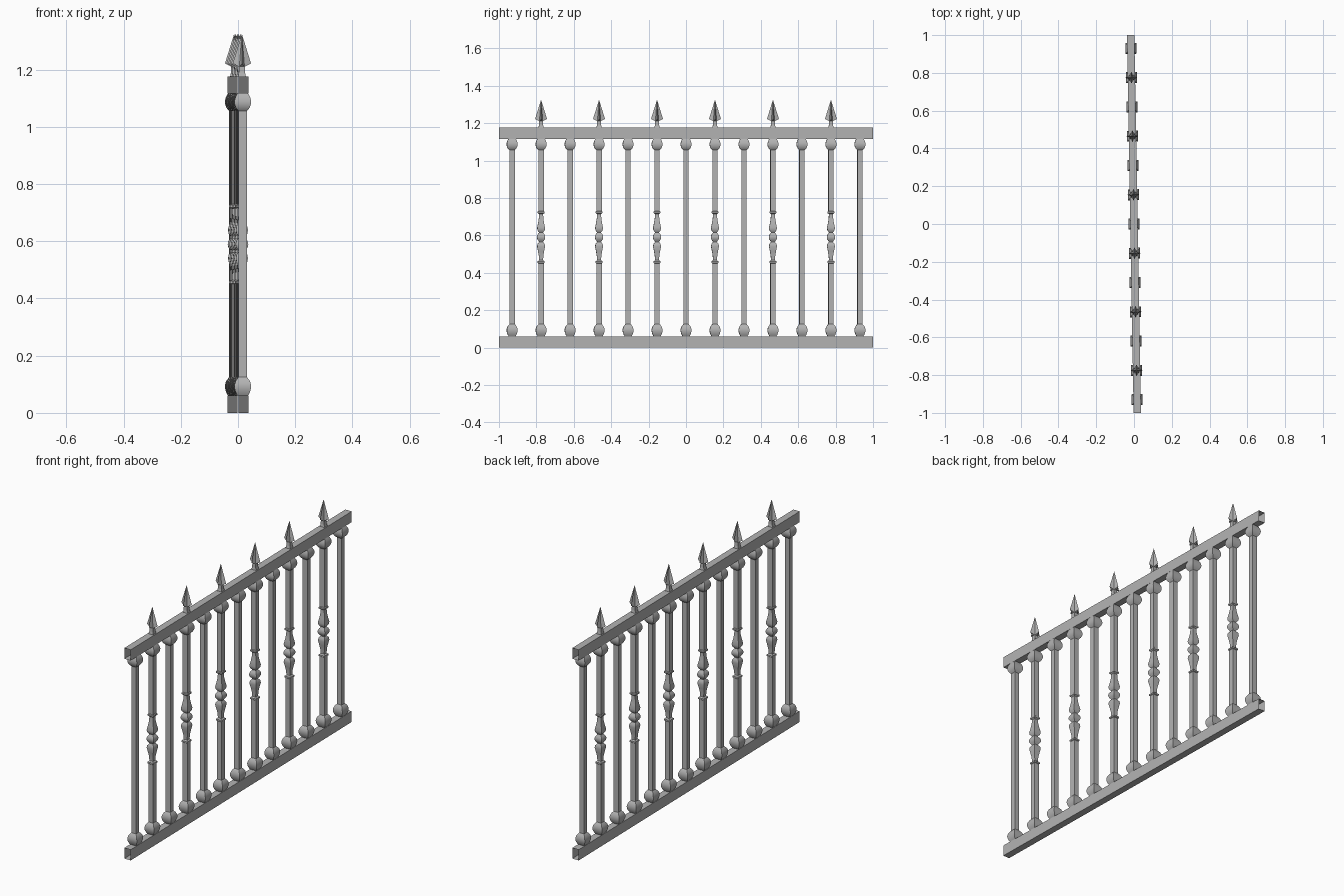
import bpy, bmesh, math
from mathutils import Matrix

cube = bpy.data.objects.get("Cube")
if cube:
    bpy.data.objects.remove(cube)

iron = bpy.data.materials.new("grey_iron")
iron.use_nodes = True
GREY = (0.45, 0.45, 0.45, 1)
iron.diffuse_color = GREY
iron.node_tree.nodes["Principled BSDF"].inputs["Base Color"].default_value = GREY

TURN = Matrix.Rotation(math.radians(1), 4, 'Z')   # the whole fence stands slightly askew
SPACING = 0.155


def place(name, mesh, y):
    obj = bpy.data.objects.new(name, mesh)
    bpy.context.collection.objects.link(obj)
    obj.matrix_world = TURN @ Matrix.Translation((0, y, 0))
    return obj


def make_mesh(name, bm):
    bmesh.ops.recalc_face_normals(bm, faces=bm.faces)
    mesh = bpy.data.meshes.new(name)
    bm.to_mesh(mesh)
    bm.free()
    mesh.materials.append(iron)
    return mesh


def bridge(bm, rings):
    for low, high in zip(rings, rings[1:]):
        n = len(low)
        for i in range(n):
            j = (i + 1) % n
            bm.faces.new((low[i], low[j], high[j], high[i]))


def square_turning(bm, profile):
    """Stack of square rings from (half width, height) pairs."""
    corners = ((-1, -1), (1, -1), (1, 1), (-1, 1))
    bridge(bm, [[bm.verts.new((h * a, h * b, z)) for a, b in corners] for h, z in profile])


def bulb(z0, z1, neck, foot, peak):
    """Rounded swelling whose width eases from neck to peak to foot."""
    points = []
    for i in range(9):
        t = i / 8
        base = neck + (foot - neck) * t
        points.append((base + (peak - base) * math.sin(math.pi * t) ** 0.8, z0 + (z1 - z0) * t))
    return points


POST = 0.0143
lower_bulb = bulb(0.06, 0.125, 0.018, POST, 0.029)
upper_bulb = bulb(1.055, 1.118, POST, 0.018, 0.029)

# Ornament in the middle of every second post, mirrored about its central bead
half_turning = [(POST, 0.45), (0.018, 0.453), (0.018, 0.461), (0.011, 0.467),
                (0.012, 0.49), (0.016, 0.515), (0.021, 0.54), (0.019, 0.553), (0.011, 0.564)]
MIDDLE = 0.59
bead = bulb(0.568, 0.612, 0.012, 0.012, 0.022)
turning = half_turning + bead + [(h, 2 * MIDDLE - z) for h, z in reversed(half_turning)]

bm = bmesh.new()
square_turning(bm, lower_bulb + upper_bulb)
plain_post = make_mesh("plain_post", bm)

bm = bmesh.new()
square_turning(bm, lower_bulb + turning + upper_bulb)
turned_post = make_mesh("turned_post", bm)

# Spear finial: flared stem and a four-bladed head
bm = bmesh.new()
square_turning(bm, [(0.014, 1.175), (0.011, 1.19), (0.01, 1.215)])
star = []
for i in range(8):
    blade = i % 2 == 0
    r, z = (0.032, 1.222) if blade else (0.013, 1.21)
    a = i * math.pi / 4
    star.append(bm.verts.new((r * math.cos(a), r * math.sin(a), z)))
tip = bm.verts.new((0, 0, 1.325))
base = bm.verts.new((0, 0, 1.205))
for i in range(8):
    j = (i + 1) % 8
    bm.faces.new((star[i], star[j], tip))
    bm.faces.new((star[j], star[i], base))
spear = make_mesh("spear", bm)

# Open-ended box rail
bm = bmesh.new()
bmesh.ops.create_cube(bm, size=1, matrix=Matrix.Diagonal((0.039, 2, 0.06, 1)))
bm.normal_update()
ends = [f for f in bm.faces if abs(f.normal.y) > 0.9]
bmesh.ops.delete(bm, geom=ends, context='FACES_ONLY')
rail = make_mesh("rail", bm)

for name, z in (("bottom_rail", 0.03), ("top_rail", 1.146)):
    place(name, rail, 0).matrix_world = TURN @ Matrix.Translation((0, 0, z))

for k in range(-6, 7):
    y = k * SPACING
    if k % 2:
        place("turned_post", turned_post, y)
        place("spear_finial", spear, y)
    else:
        place("plain_post", plain_post, y)

# Soft shading along the turned profiles, crisp edges at the corners
for mesh_owner in ("plain_post", "turned_post"):
    bpy.ops.object.select_all(action='DESELECT')
    obj = bpy.data.objects[mesh_owner]
    obj.select_set(True)
    bpy.context.view_layer.objects.active = obj
    bpy.ops.object.shade_smooth_by_angle(angle=math.radians(40))
